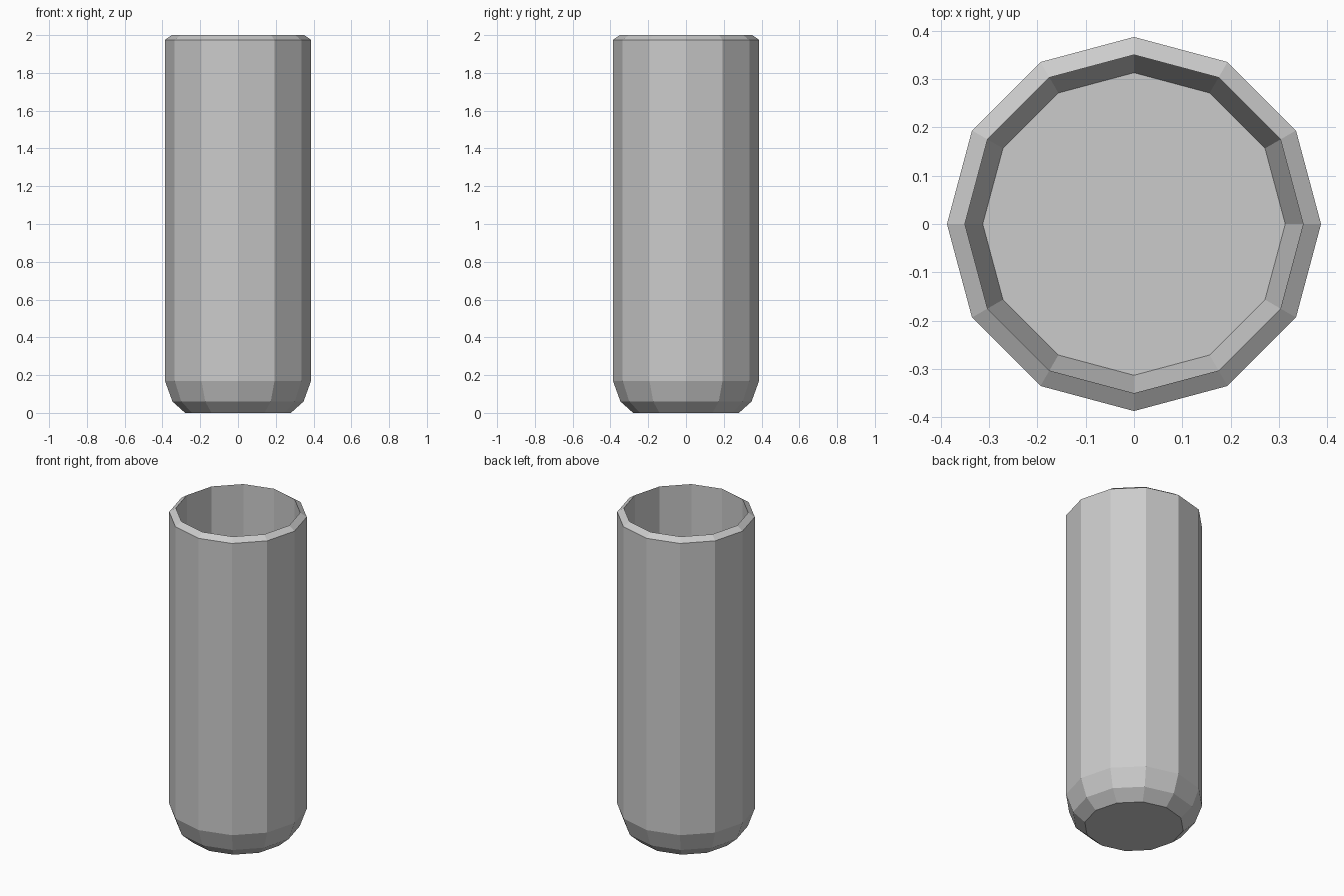
import bpy, bmesh
from math import cos, sin, pi

if "Cube" in bpy.data.objects:
    bpy.data.objects.remove(bpy.data.objects["Cube"])

SIDES = 12

# Profile (radius, z): outer base, up the wall, bevelled rim, down the inside to the floor
profile = [(0.28, 0.0), (0.347, 0.06), (0.387, 0.17), (0.387, 1.975),
           (0.35, 2.0), (0.35, 0.17), (0.313, 0.06)]


def lathe(name, profile, sides):
    bm = bmesh.new()
    rings = [[bm.verts.new((r * cos(2 * pi * i / sides), r * sin(2 * pi * i / sides), z))
              for i in range(sides)] for r, z in profile]
    for low, high in zip(rings, rings[1:]):
        for i in range(sides):
            j = (i + 1) % sides
            bm.faces.new((low[i], low[j], high[j], high[i]))
    # Flat base and inner floor
    bm.faces.new(rings[0][::-1])
    bm.faces.new(rings[-1])
    mesh = bpy.data.meshes.new(name)
    bm.to_mesh(mesh)
    bm.free()
    obj = bpy.data.objects.new(name, mesh)
    bpy.context.collection.objects.link(obj)
    return obj


# Tall open tumbler with a rounded-off foot
lathe("tumbler", profile, SIDES)
